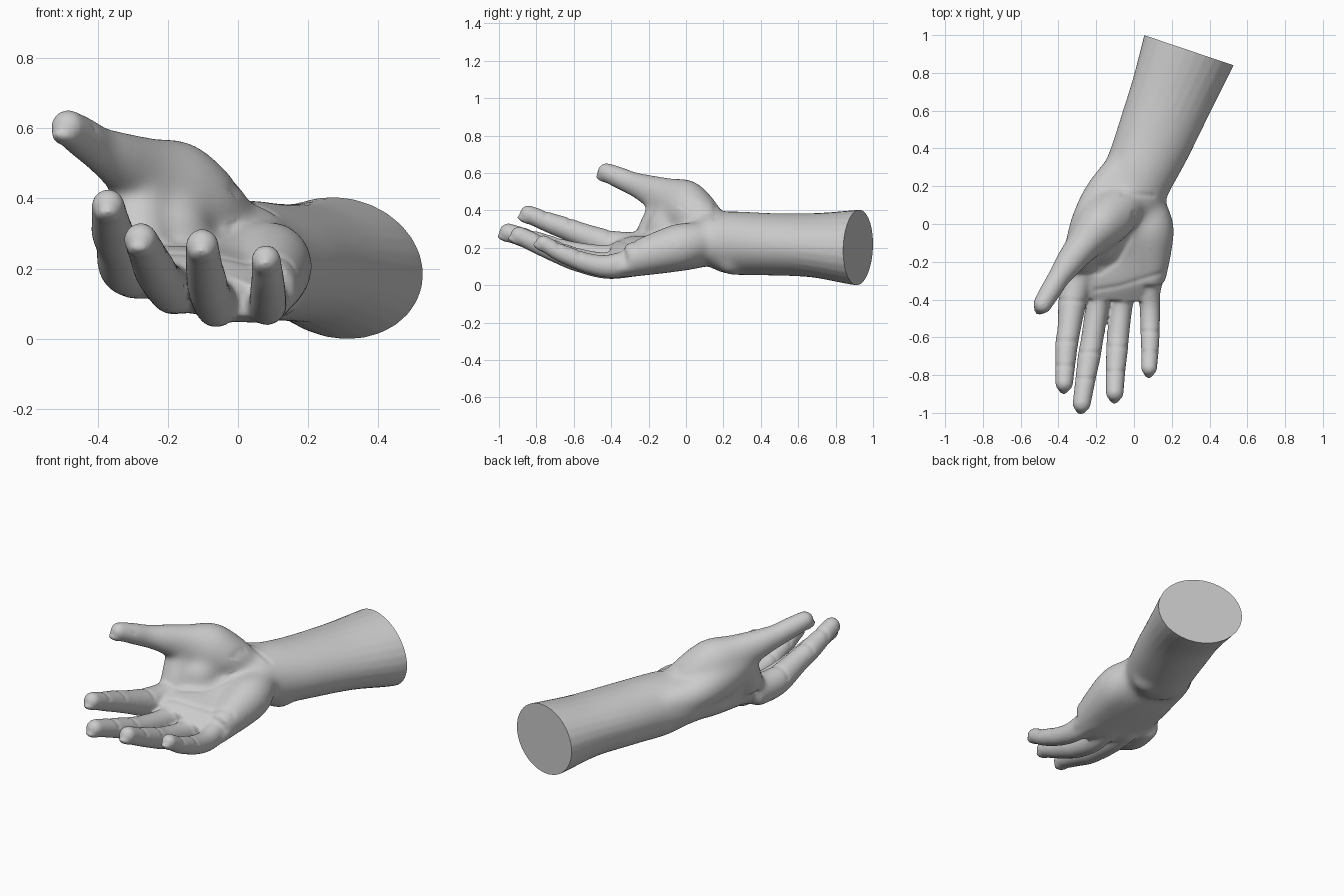
import bpy, bmesh, math
from mathutils import Vector, Matrix

if "Cube" in bpy.data.objects:
    bpy.data.objects.remove(bpy.data.objects["Cube"])

Z = Vector((0, 0, 1))
parts = []


def add_mesh(name, bm):
    bmesh.ops.recalc_face_normals(bm, faces=bm.faces)
    me = bpy.data.meshes.new(name)
    bm.to_mesh(me)
    bm.free()
    ob = bpy.data.objects.new(name, me)
    bpy.context.collection.objects.link(ob)
    parts.append(ob)
    return ob


def spline(rows, steps=6):
    """Catmull-Rom through rows of (x, y, z, half width, half height, tilt)."""
    rows = [tuple(r) + (0,) * (6 - len(r)) for r in rows]
    p = [rows[0]] + rows + [rows[-1]]
    out = []
    for i in range(1, len(p) - 2):
        for s in range(steps):
            t = s / steps
            out.append([0.5 * (2 * b + (c - a) * t + (2 * a - 5 * b + 4 * c - d) * t * t
                               + (3 * b - a - 3 * c + d) * t ** 3)
                        for a, b, c, d in zip(p[i - 1], p[i], p[i + 1], p[i + 2])])
    return out + [list(rows[-1])]


def loft(name, rows, n=28):
    rows = spline(rows)
    bm = bmesh.new()
    rings = []
    for i, (x, y, z, w, h, tilt) in enumerate(rows):
        c = Vector((x, y, z))
        tan = (Vector(rows[min(i + 1, len(rows) - 1)][:3]) - Vector(rows[max(i - 1, 0)][:3])).normalized()
        side = tan.cross(Z).normalized()
        up = side.cross(tan)
        side, up = side * math.cos(tilt) + up * math.sin(tilt), up * math.cos(tilt) - side * math.sin(tilt)
        rings.append([bm.verts.new(c + side * w * math.cos(a) + up * h * math.sin(a))
                      for a in (2 * math.pi * k / n for k in range(n))])
    for r, q in zip(rings, rings[1:]):
        for k in range(n):
            bm.faces.new((r[k], r[(k + 1) % n], q[(k + 1) % n], q[k]))
    bm.faces.new(rings[0])
    bm.faces.new(rings[-1])
    add_mesh(name, bm)


def ball(name, c, size, rot=None):
    bm = bmesh.new()
    m = Matrix.Translation(c) @ (rot or Matrix()) @ Matrix.Diagonal((*size, 1))
    bmesh.ops.create_uvsphere(bm, u_segments=24, v_segments=16, radius=1, matrix=m)
    add_mesh(name, bm)


def digit(name, rows):
    """Tapered finger with a round tip and a nail on its back."""
    loft(name, rows)
    tip, prev = Vector(rows[-1][:3]), Vector(rows[-2][:3])
    r = rows[-1][3]
    d = (tip - prev).normalized()
    side = d.cross(Z).normalized()
    up = side.cross(d)
    rot = Matrix((side, d, up)).transposed().to_4x4()
    ball(name + "_tip", tip, (r, r, rows[-1][4]), rot)
    ball(name + "_nail", tip - up * r * 0.72 + d * r * 0.1, (r * 0.72, r * 1.0, r * 0.38), rot)


# forearm, wrist and palm
loft("forearm_palm", [
    (.32, 1.01, .205, .255, .2, .2), (.29, .92, .205, .252, .2, .2), (.2, .68, .217, .225, .17, .15),
    (.1, .43, .222, .205, .168, .05), (.018, .25, .23, .19, .17), (-.04, .14, .25, .205, .145),
    (-.04, 0, .205, .232, .122, .1), (-.06, -.15, .172, .243, .102, .2),
    (-.09, -.3, .157, .25, .09, .27), (-.1, -.4, .145, .235, .055, .27)])
ball("wrist_bone", (.10, .25, .14), (.085, .09, .085))
# fleshy pads of the palm
loft("wrist_thumb_side", [(-.0, .38, .25, .08, .1), (-.145, .17, .3, .11, .1),
                          (-.23, 0, .37, .108, .12), (-.29, -.12, .44, .078, .09)])
loft("thumb_web", [(-.28, -.1, .46, .08, .08), (-.28, -.14, .37, .09, .085), (-.275, -.19, .25, .09, .09)])
ball("thumb_pad_root", (-.19, -.08, .3), (.12, .13, .13))
loft("little_finger_pad", [(.075, .16, .26, .07, .07), (.09, 0, .22, .12, .12),
                           (.09, -.15, .18, .11, .11), (.09, -.31, .137, .075, .082)])
# thumb and fingers
digit("thumb", [(.02, .17, .31, .07, .06), (-.09, .07, .365, .13, .125), (-.19, -.02, .42, .13, .155),
                (-.275, -.12, .475, .092, .11), (-.355, -.22, .522, .074, .078), (-.4, -.285, .547, .06, .064),
                (-.44, -.35, .575, .056, .058), (-.484, -.425, .605, .049, .05)])
digit("index_finger", [(-.275, -.22, .2, .085, .09), (-.32, -.38, .212, .077, .08),
                       (-.343, -.55, .27, .062, .064), (-.357, -.64, .305, .06, .06),
                       (-.363, -.73, .337, .054, .054), (-.37, -.842, .382, .047, .047)])
digit("middle_finger", [(-.17, -.25, .16, .08, .09), (-.193, -.42, .147, .063, .071),
                        (-.22, -.6, .172, .059, .063), (-.237, -.7, .2, .06, .06),
                        (-.255, -.81, .238, .054, .054), (-.277, -.95, .285, .048, .048)])
digit("ring_finger", [(-.045, -.25, .14, .08, .09), (-.065, -.42, .108, .06, .072),
                      (-.083, -.58, .138, .058, .062), (-.09, -.67, .172, .057, .059),
                      (-.097, -.77, .212, .052, .053), (-.102, -.892, .268, .047, .048)])
digit("little_finger", [(.07, -.25, .13, .07, .08), (.083, -.41, .104, .056, .062),
                        (.085, -.52, .119, .052, .054), (.085, -.6, .147, .05, .051),
                        (.084, -.68, .18, .046, .047), (.08, -.762, .228, .042, .042)])

# fuse into one skin
for ob in parts:
    ob.select_set(True)
bpy.context.view_layer.objects.active = parts[0]
bpy.ops.object.join()
hand = bpy.context.view_layer.objects.active
hand.name = "hand_and_forearm"
m = hand.modifiers.new("fuse", 'REMESH')
m.mode = 'VOXEL'
m.voxel_size = 0.0085
bpy.ops.object.modifier_apply(modifier="fuse")
# palm and wrist are softened much more than the fingers
group = hand.vertex_groups.new(name="palm")
for v in hand.data.vertices:
    x, y, z = v.co
    w = min(1, max(0, (y + .37) / .17)) * min(1, max(0, (.6 - y) / .15))
    group.add([v.index], w, 'REPLACE')
for name, its in (("soften_palm", 90), ("soften", 8)):
    m = hand.modifiers.new(name, 'SMOOTH')
    m.factor = 0.5
    m.iterations = its
    if name == "soften_palm":
        m.vertex_group = "palm"
    bpy.ops.object.modifier_apply(modifier=name)

# skin creases on the palm side
creases = [[(0, .06), (-.02, -.08), (-.09, -.2), (-.18, -.26), (-.28, -.27)],
           [(.15, -.26), (.05, -.29), (-.08, -.33), (-.2, -.35)],
           [(-.4, -.4), (-.27, -.41)], [(-.4, -.62), (-.31, -.62)], [(-.41, -.75), (-.32, -.75)],
           [(-.29, -.68), (-.18, -.68)], [(-.3, -.82), (-.21, -.82)],
           [(-.14, -.65), (-.04, -.65)], [(-.15, -.78), (-.05, -.78)],
           [(.04, -.57), (.13, -.57)], [(.04, -.68), (.13, -.68)], [(-.06, .16), (.1, .15)]]
segs = [(Vector(a), Vector(b)) for line in creases for a, b in zip(line, line[1:])]
bm = bmesh.new()
bm.from_mesh(hand.data)
bm.normal_update()
for v in bm.verts:
    if v.normal.z < 0.25 or v.co.y > .25:
        continue
    p = v.co.xy
    best = 1.0
    for a, b in segs:
        ab = b - a
        t = max(0, min(1, (p - a).dot(ab) / ab.length_squared))
        best = min(best, (p - a - ab * t).length)
    v.co -= v.normal * .004 * math.exp(-(best / .014) ** 2)

# straight cut across the forearm
geom = bm.verts[:] + bm.edges[:] + bm.faces[:]
bmesh.ops.bisect_plane(bm, geom=geom, plane_co=(.29, .92, .2), plane_no=(.32, .947, 0), clear_outer=True)
bmesh.ops.holes_fill(bm, edges=[e for e in bm.edges if e.is_boundary], sides=0)
low = min(v.co.z for v in bm.verts)
bmesh.ops.translate(bm, verts=bm.verts, vec=(0, 0, -low))
bmesh.ops.recalc_face_normals(bm, faces=bm.faces)
bm.to_mesh(hand.data)
bm.free()
bpy.ops.object.shade_smooth_by_angle(angle=math.radians(50))
